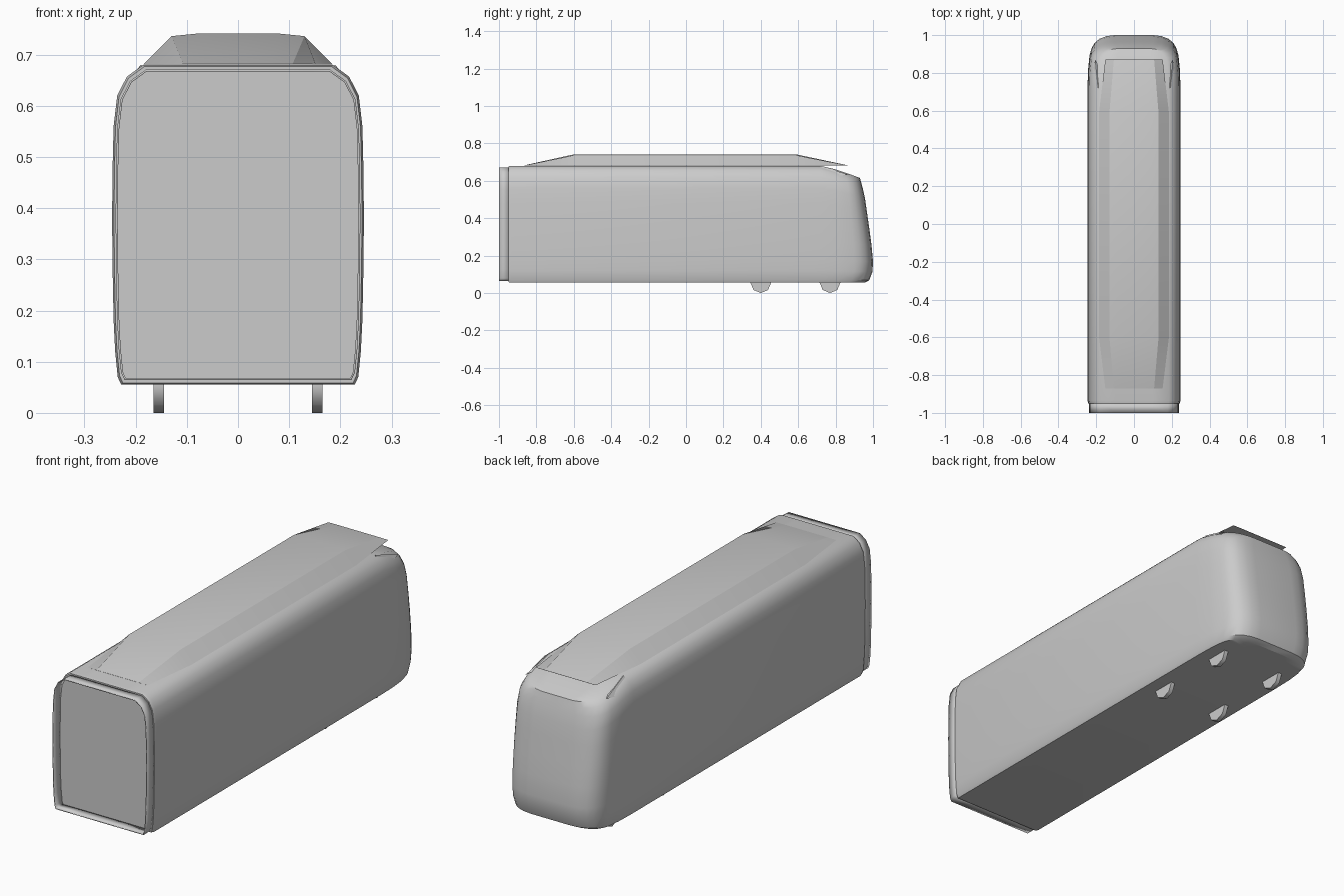
import bpy
import bmesh
import math
from mathutils import Vector

cube = bpy.data.objects.get("Cube")
if cube:
    bpy.data.objects.remove(cube, do_unlink=True)

grey = bpy.data.materials.new("light_grey")
grey.use_nodes = True
colour = (0.6, 0.6, 0.6, 1)
grey.diffuse_color = colour
grey.node_tree.nodes["Principled BSDF"].inputs["Base Color"].default_value = colour


def finish(name, bm, angle=30):
    """Turn a bmesh into a shaded object."""
    bmesh.ops.remove_doubles(bm, verts=bm.verts, dist=0.0002)
    bmesh.ops.recalc_face_normals(bm, faces=bm.faces)
    mesh = bpy.data.meshes.new(name)
    bm.to_mesh(mesh)
    bm.free()
    mesh.materials.append(grey)
    obj = bpy.data.objects.new(name, mesh)
    bpy.context.collection.objects.link(obj)
    bpy.ops.object.select_all(action="DESELECT")
    obj.select_set(True)
    bpy.context.view_layer.objects.active = obj
    bpy.ops.object.shade_smooth_by_angle(angle=math.radians(angle))
    return obj


def loft(rings, cap_start=True, cap_end=True):
    """Bridge closed rings of points."""
    bm = bmesh.new()
    loops = [[bm.verts.new(p) for p in ring] for ring in rings]
    count = len(loops[0])
    for a, b in zip(loops, loops[1:]):
        for i in range(count):
            j = (i + 1) % count
            bm.faces.new((a[i], a[j], b[j], b[i]))
    if cap_start:
        bm.faces.new(loops[0])
    if cap_end:
        bm.faces.new(loops[-1])
    return bm


def interpolate(table, value):
    for (a, fa), (b, fb) in zip(table, table[1:]):
        if value <= b:
            return fa + (fb - fa) * (value - a) / (b - a)
    return table[-1][1]


# Carriage cross-section, mirrored across the centre
FLOOR, ROOF = 0.055, 0.68
half = [(0.12, FLOOR), (0.228, FLOOR), (0.235, 0.07), (0.24, 0.12), (0.243, 0.18),
        (0.245, 0.28), (0.246, 0.38), (0.245, 0.48), (0.243, 0.56), (0.236, 0.62),
        (0.217, 0.657), (0.185, ROOF), (0.1, ROOF)]
profile = half + [(-x, z) for x, z in reversed(half)]


def section(y, sx=1, sz=1):
    mid = (FLOOR + ROOF) / 2
    return [(x * sx, y, mid + (z - mid) * sz) for x, z in profile]


# Nose: each ring moves towards a leaning front while its width closes
front_line = [(0.055, 0.955), (0.07, 0.98), (0.12, 0.997), (0.18, 1.0), (0.28, 0.992),
              (0.38, 0.98), (0.56, 0.957), (0.62, 0.945), (0.68, 0.93)]
width_line = [(0, 1), (0.36, 0.99), (0.64, 0.96), (0.76, 0.92), (0.86, 0.85),
              (0.93, 0.75), (0.98, 0.6), (1, 0.42)]
NOSE = 0.72


def nose_section(t, width):
    top = ROOF - 0.065 * t ** 1.25
    ring = []
    for x, z in profile:
        y = NOSE + (interpolate(front_line, z) - NOSE) * t
        ring.append((x * width, y, FLOOR + (z - FLOOR) * (top - FLOOR) / (ROOF - FLOOR)))
    return ring


rings = [section(-0.95, 0.985, 0.99), section(-0.935), section(NOSE)]
rings += [nose_section(t, w) for t, w in width_line[1:]]
rings.append(nose_section(1, 0))
finish("carriage_body", loft(rings, cap_end=False), 35)

# Open collar around the recessed end panel
collar = finish("end_collar", loft([section(-1, 0.972, 0.97), section(-0.945, 0.972, 0.97)],
                                   False, False))
shell = collar.modifiers.new("thickness", "SOLIDIFY")
shell.thickness = 0.004

# Roof fairing, tapering flat at both ends
hood = [(0.185, 0), (0.13, 0.055), (0.08, 0.06)]
hood += [(-x, h) for x, h in reversed(hood)]


def hood_section(y, sx, rise):
    return [(x * sx, y, ROOF + 0.001 + h * rise) for x, h in hood]


finish("roof_fairing", loft([hood_section(-0.87, 0.82, 0.01), hood_section(-0.6, 1, 1),
                             hood_section(0.59, 1, 1), hood_section(0.87, 0.82, 0.01)]), 25)

# Small shoulder fairings beside the sloping nose roof
for side, label in ((1, "left"), (-1, "right")):
    bm = bmesh.new()
    corners = [(0.15, 0.74, 0.66), (0.19, 0.72, 0.68), (0.236, 0.72, 0.62), (0.205, 0.87, 0.632)]
    points = [bm.verts.new(Vector((side * x, y, z))) for x, y, z in corners]
    bmesh.ops.convex_hull(bm, input=points)
    finish(label + "_shoulder_fairing", bm)

# Eight-sided wheels, two pairs near the nose
for row, y in (("middle", 0.4), ("rear", 0.77)):
    for side, label in ((1, "left"), (-1, "right")):
        wheel = []
        for x in (0.145, 0.165):
            wheel.append([(side * x, y + 0.055 * math.sin(k * math.pi / 4),
                           0.055 - 0.055 * math.cos(k * math.pi / 4)) for k in range(8)])
        finish(row + "_" + label + "_wheel", loft(wheel), 50)
